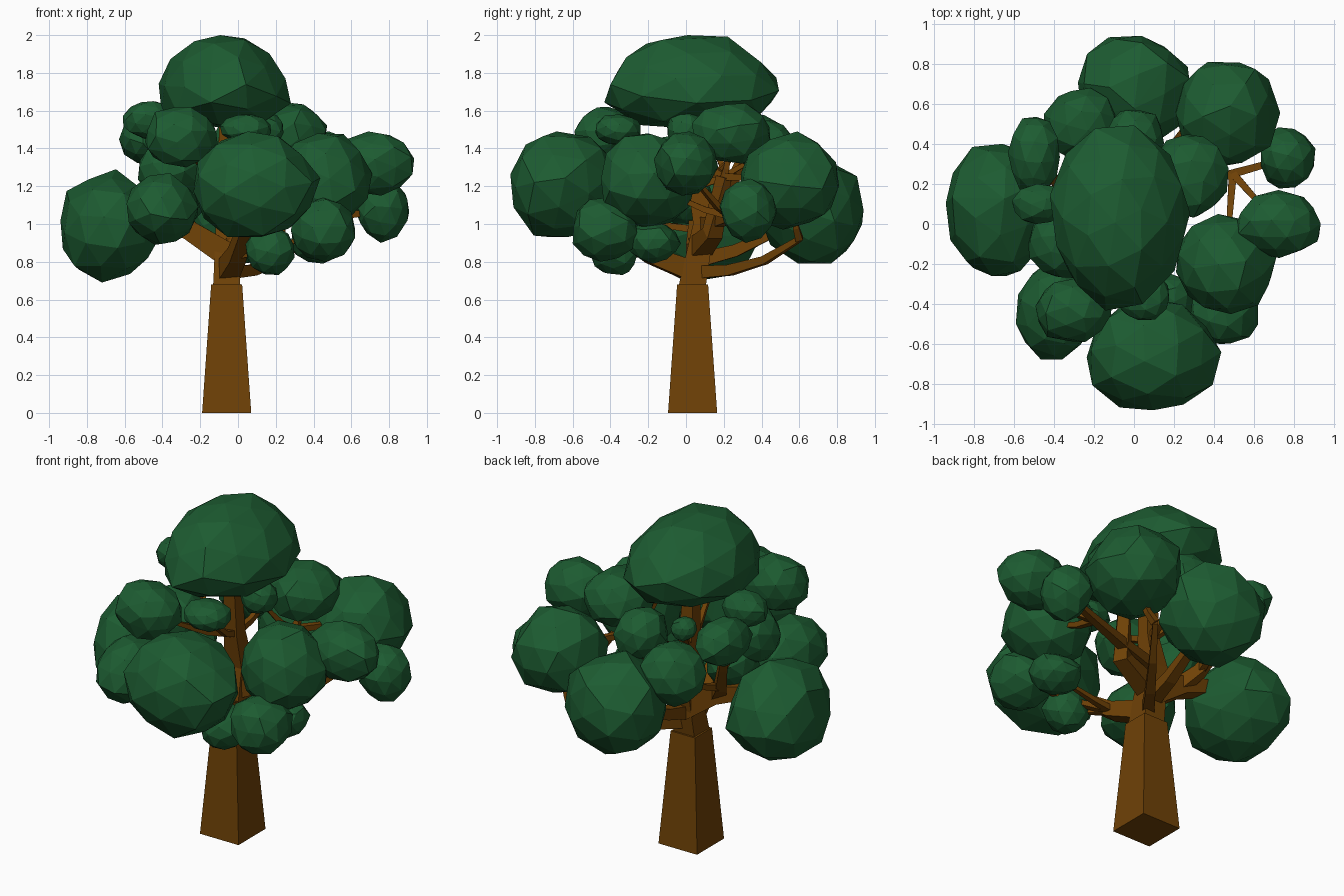
import bpy, bmesh, random
from mathutils import Vector, Euler

random.seed(4)
cube = bpy.data.objects.get("Cube")
if cube:
    bpy.data.objects.remove(cube)


def make_material(name, rgb):
    material = bpy.data.materials.new(name)
    material.use_nodes = True
    material.diffuse_color = (*rgb, 1)
    shader = material.node_tree.nodes["Principled BSDF"]
    shader.inputs["Base Color"].default_value = (*rgb, 1)
    return material


bark = make_material("brown bark", (.16, .054, .002))
leaf = make_material("green leaves", (.012, .106, .031))


def finish(bm, name, material):
    bmesh.ops.recalc_face_normals(bm, faces=bm.faces[:])
    mesh = bpy.data.meshes.new(name)
    bm.to_mesh(mesh)
    bm.free()
    mesh.materials.append(material)
    obj = bpy.data.objects.new(name, mesh)
    bpy.context.collection.objects.link(obj)


def sweep(name, points, start, end):
    """Square tapered limb swept along a path of vectors."""
    last = len(points) - 1
    whole = (points[last] - points[0]).normalized()
    reference = Vector((0, 1, 0)) if abs(whole.z) > .8 else Vector((0, 0, 1))
    bm = bmesh.new()
    rings = []
    for i, point in enumerate(points):
        along = (points[min(i + 1, last)] - points[max(i - 1, 0)]).normalized()
        side = along.cross(reference).normalized()
        up = side.cross(along)
        radius = start + (end - start) * i / last
        corners = (-side - up, side - up, side + up, up - side)
        rings.append([bm.verts.new(point + corner * radius) for corner in corners])
    for low, high in zip(rings, rings[1:]):
        for j in range(4):
            k = (j + 1) % 4
            bm.faces.new((low[j], low[k], high[k], high[j]))
    bm.faces.new(rings[0])
    bm.faces.new(rings[-1])
    finish(bm, name, bark)


def grow(name, start, target, thickness, bend=1.5):
    """Limb from its parent to the target; bend above one curves it upward."""
    points = []
    for step in range(4):
        t = step / 3
        point = start.lerp(target, t)
        point.z = start.z + (target.z - start.z) * t ** bend
        points.append(point)
    sweep(name, points, thickness, thickness * .4)
    return points


def clump(name, centre, radius, wide=1, deep=1, dome=0):
    """Faceted, slightly irregular leaf clump; radius is half its height."""
    bm = bmesh.new()
    bmesh.ops.create_icosphere(bm, subdivisions=2, radius=1)
    turn = Euler([random.uniform(0, 6) for axis in range(3)]).to_matrix()
    for v in bm.verts:
        v.co = turn @ v.co * random.uniform(.93, 1.05)
        v.co.xy *= 1 - dome * v.co.z
    bmesh.ops.convex_hull(bm, input=bm.verts[:])
    loose = [v for v in bm.verts if not v.link_faces]
    bmesh.ops.delete(bm, geom=loose, context="VERTS")
    for axis, stretch in enumerate((wide, deep, 1)):
        low = min(v.co[axis] for v in bm.verts)
        high = max(v.co[axis] for v in bm.verts)
        for v in bm.verts:
            unit = 2 * (v.co[axis] - low) / (high - low) - 1
            v.co[axis] = centre[axis] + radius * stretch * unit
    finish(bm, name + "_leaves", leaf)
    return Vector(centre)


# Large outer leaf clumps
crown = clump("crown", (-.07, .03, 1.75), radius=.25, wide=1.4, deep=1.85, dome=.25)
front = clump("front", (.1, -.65, 1.21), radius=.28, wide=1.2)
right = clump("right", (-.67, .07, .99), radius=.3, wide=.9, deep=1.1)
back = clump("back", (0, .66, 1.07), radius=.28)
back_left = clump("back_left", (.47, .55, 1.23), radius=.26)
front_left = clump("front_left", (.46, -.2, 1.23), radius=.25)

# Medium leaf clumps around the sides
far_left = clump("far_left", (.72, 0, 1.32), radius=.17, wide=1.25)
outer_left = clump("outer_left", (.77, .33, 1.07), radius=.17, wide=.8, deep=.9)
upper_left = clump("upper_left", (.28, .24, 1.48), radius=.16, wide=1.2, deep=1.3)
low_front_left = clump("low_front_left", (.45, -.43, .97), radius=.17)
front_right = clump("front_right", (-.4, -.43, 1.08), radius=.19, deep=1.3)
upper_front_right = clump("upper_front_right", (-.3, -.43, 1.46), radius=.16, wide=1.2)
inner_right = clump("inner_right", (-.36, -.1, 1.3), radius=.17)
back_right = clump("back_right", (-.27, .5, 1.25), radius=.18)
upper_back = clump("upper_back", (0, .42, 1.4), radius=.15)

# Small leaf clumps
low_front = clump("low_front", (.17, -.38, .86), radius=.13)
low_left = clump("low_left", (.42, -.17, .9), radius=.11, wide=1.3, deep=1.3)
inner_low_right = clump("inner_low_right", (-.3, 0, 1.15), radius=.15)
upper_right = clump("upper_right", (-.47, .1, 1.55), radius=.1, wide=1.4)
upper_back_right = clump("upper_back_right", (-.5, .34, 1.45), radius=.13, deep=1.5)
tiny_back = clump("tiny_back", (-.2, .3, 1.43), radius=.07)
upper_front = clump("upper_front", (.04, -.36, 1.5), radius=.08, wide=1.7, deep=1.5)
inner_left = clump("inner_left", (.14, 0, 1.5), radius=.1)

# Trunk: square tapered base with a thinner stem rising into the crown
root = Vector((-.06, .035, 0))
fork, bend, upper = (root + Vector((0, y, z)) for y, z in ((0, .68), (.06, 1), (.02, 1.2)))
sweep("trunk", [root, fork], .13, .082)
sweep("upper_trunk", [root.lerp(fork, .9), fork, bend, upper, crown], .084, .03)

# Main limbs leaving the trunk
crotch = fork.lerp(bend, .2)
left_limb = grow("back_left_limb", crotch, Vector((.35, .6, .92)), .035, bend=2.5)
right_limb = grow("right_limb", fork.lerp(bend, .5), right + Vector((0, 0, .1)), .065, bend=.6)
front_limb = grow("front_limb", crotch, front, .055)
back_limb = grow("back_limb", fork.lerp(bend, .4), back, .04)
side_limb = grow("side_limb", bend, outer_left, .035)
rear_limb = grow("high_right_limb", right_limb[1], upper_back_right, .04)

# Upright limb with a sharp elbow beside the trunk
elbow = Vector((.2, .14, .95))
tip = elbow + Vector((.04, .06, .3))
sweep("upright_limb", [fork.lerp(bend, .6), elbow, tip], .055, .03)

# Twigs reaching the other clumps
twigs = (
    (side_limb[2], far_left), (side_limb[2], front_left),
    (front_limb[1], low_front), (front_limb[1], low_left),
    (front_limb[1], low_front_left), (right_limb[1], front_right),
    (right_limb[1], inner_low_right), (upper, inner_right),
    (upper, upper_front_right), (rear_limb[2], upper_right),
    (rear_limb[1], back_right), (upper, upper_back),
    (upper, tiny_back), (upper, upper_front), (left_limb[3], back_left),
    (tip, upper_left), (tip, inner_left), (tip, back_left),
)
for number, (start, target) in enumerate(twigs):
    grow(f"twig_{number}", start, target, .02)
